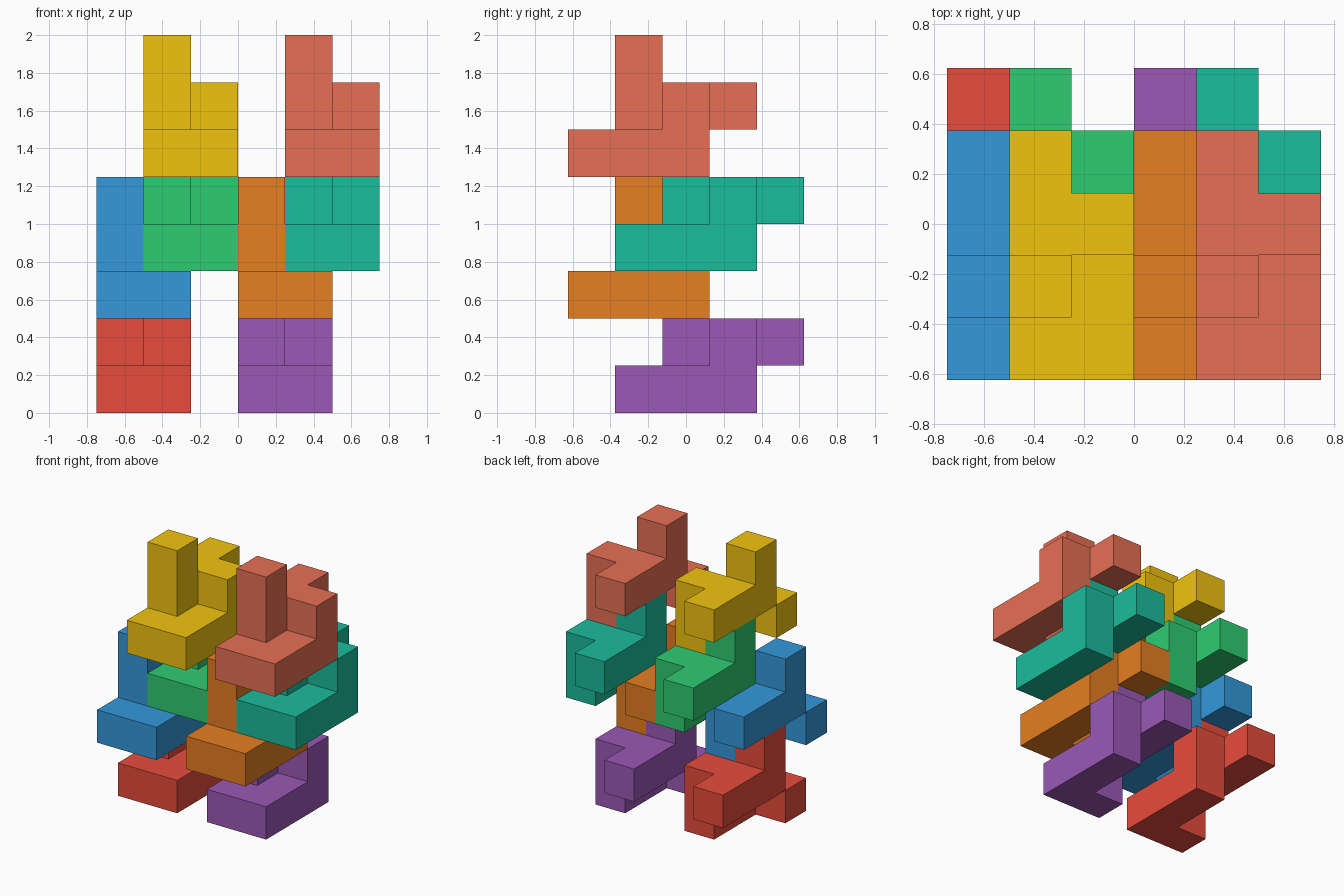
import bpy, bmesh
from mathutils import Vector

if "Cube" in bpy.data.objects:
    bpy.data.objects.remove(bpy.data.objects["Cube"])

S = 0.25                              # cube size
ORIGIN = Vector((-0.75, -0.625, 0))   # corner of the cell grid

# the nine cells of the repeated block
CELLS = {(0, 0, 0), (1, 0, 0), (1, 1, 0), (1, 2, 0),
         (0, 1, 1), (0, 2, 1), (0, 3, 1), (1, 2, 1),
         (0, 1, 2)}

# for each axis: two in-plane axes in right-handed order
AXES = [(0, 1, 2), (1, 2, 0), (2, 0, 1)]


def linear(hex_colour):
    c = [int(hex_colour[i:i + 2], 16) / 255 for i in (0, 2, 4)]
    return [v / 12.92 if v < 0.04045 else ((v + 0.055) / 1.055) ** 2.4 for v in c] + [1]


def block(name, offset, colour):
    bm = bmesh.new()
    for cell in CELLS:
        for a, b, c in AXES:
            for side in (0, 1):
                near = list(cell)
                near[a] += 2 * side - 1
                if tuple(near) in CELLS:
                    continue          # inner face
                corners = []
                for u, v in ((0, 0), (1, 0), (1, 1), (0, 1)):
                    p = Vector(cell) + Vector(offset)
                    p[a] += side
                    p[b] += u
                    p[c] += v
                    corners.append(bm.verts.new(ORIGIN + p * S))
                bm.faces.new(corners if side else corners[::-1])
    bmesh.ops.remove_doubles(bm, verts=bm.verts, dist=1e-4)
    bmesh.ops.dissolve_limit(bm, angle_limit=0.01, verts=bm.verts, edges=bm.edges)
    mesh = bpy.data.meshes.new(name)
    bm.to_mesh(mesh)
    bm.free()
    mat = bpy.data.materials.new(name + "_colour")
    mat.diffuse_color = linear(colour)
    mat.use_nodes = True
    mat.node_tree.nodes["Principled BSDF"].inputs["Base Color"].default_value = mat.diffuse_color
    mesh.materials.append(mat)
    bpy.context.collection.objects.link(bpy.data.objects.new(name, mesh))


# four layers of two blocks: (x, y, z) shift, then left and right block
LAYERS = [((0, 1, 0), ("red", "E74C3C"), ("purple", "9B59B6")),
          ((0, 0, 2), ("blue", "3498DB"), ("orange", "E67E22")),
          ((1, 1, 3), ("green", "2ECC71"), ("teal", "1ABC9C")),
          ((1, 0, 5), ("yellow", "F1C40F"), ("salmon", "E77055"))]

for (x, y, z), *pair in LAYERS:
    for i, (name, colour) in enumerate(pair):
        block(name + "_block", (x + 3 * i, y, z), colour)
